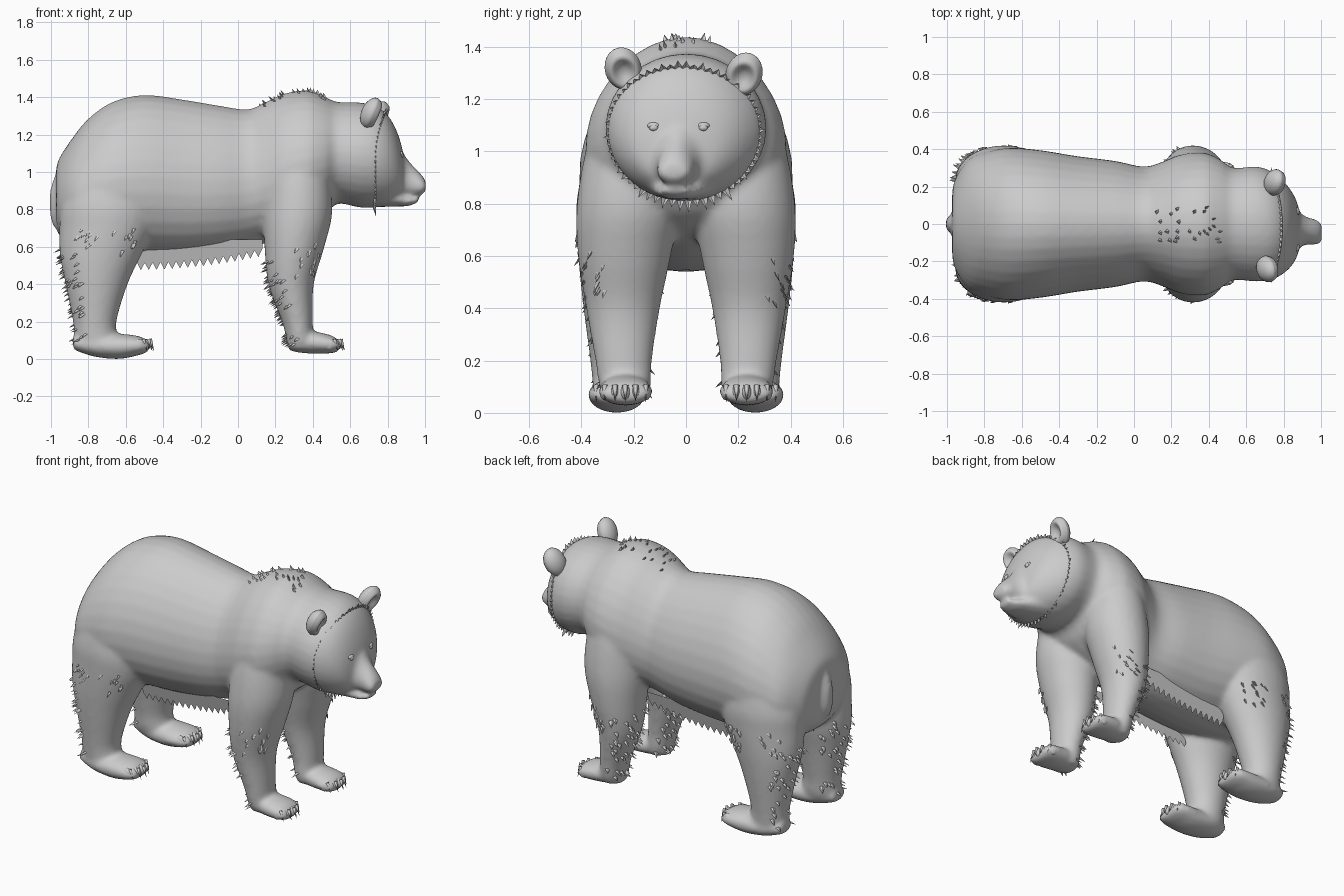
import bpy, bmesh, math, random
from mathutils import Vector, Matrix

random.seed(4)
if "Cube" in bpy.data.objects:
    bpy.data.objects.remove(bpy.data.objects["Cube"], do_unlink=True)

fur = bpy.data.materials.new("plain grey")
fur.use_nodes = True
GREY = (0.6, 0.6, 0.6, 1)
fur.diffuse_color = GREY
fur.node_tree.nodes["Principled BSDF"].inputs["Base Color"].default_value = GREY
SEGS = 32


def finish(name, bm, smooth=True):
    mesh = bpy.data.meshes.new(name)
    bm.to_mesh(mesh)
    bm.free()
    mesh.materials.append(fur)
    for p in mesh.polygons:
        p.use_smooth = smooth
    obj = bpy.data.objects.new(name, mesh)
    bpy.context.collection.objects.link(obj)
    return obj


def flow(rings, steps=4):
    """Add in-between rings along a smooth spline."""
    out = []
    for k in range(len(rings) - 1):
        quad = [rings[max(k - 1, 0)], rings[k], rings[k + 1], rings[min(k + 2, len(rings) - 1)]]
        for n in range(steps):
            t = n / steps
            out.append([b + (c - a) * t / 2 + (a - b * 2.5 + c * 2 - d / 2) * t * t
                        + ((b - c) * 3 + d - a) * t ** 3 / 2 for a, b, c, d in zip(*quad)])
    return out + [rings[-1]]


def loft(bm, rings):
    """Skin a list of closed point rings and cap both ends."""
    loops = [[bm.verts.new(p) for p in ring] for ring in flow(rings)]
    faces = [bm.faces.new(loops[0]), bm.faces.new(loops[-1])]
    for a, b in zip(loops, loops[1:]):
        for i in range(SEGS):
            j = (i + 1) % SEGS
            faces.append(bm.faces.new((a[i], a[j], b[j], b[i])))
    bmesh.ops.recalc_face_normals(bm, faces=faces)


def turn(x):
    """Sideways drift of the slightly turned head."""
    return -0.15 * max(0, x - 0.68)


def ring_x(x, half, top, bottom, y=0, taper=0):
    pts = []
    for i in range(SEGS):
        a = math.tau * i / SEGS
        s = math.sin(a)
        pts.append(Vector((x, y + turn(x) + half * math.cos(a) * (1 - taper * s),
                           (top + bottom) / 2 + (top - bottom) / 2 * s)))
    return pts


def ring_z(z, x0, x1, y0, y1, side):
    pts = []
    for i in range(SEGS):
        a = math.tau * i / SEGS
        pts.append(Vector(((x0 + x1) / 2 + (x1 - x0) / 2 * math.cos(a),
                           side * ((y0 + y1) / 2 + (y1 - y0) / 2 * math.sin(a)), z)))
    return pts


# Torso, neck and skull: x, half width, top, bottom
TORSO = [(-.972, .17, 1.02, .72), (-.955, .24, 1.075, .66), (-.89, .34, 1.175, .6),
         (-.8, .38, 1.285, .57), (-.67, .405, 1.375, .55), (-.5, .392, 1.412, .54),
         (-.3, .36, 1.388, .54), (-.1, .335, 1.355, .56), (.05, .305, 1.335, .59),
         (.15, .33, 1.375, .62), (.25, .37, 1.42, .65), (.37, .38, 1.437, .7),
         (.46, .345, 1.405, .76), (.53, .3, 1.375, .83), (.65, .308, 1.372, .81),
         (.73, .292, 1.355, .81), (.79, .255, 1.315, .82), (.835, .21, 1.25, .84),
         (.868, .155, 1.165, .86), (.89, .08, 1.07, .87)]
MUZZLE = [(.8, .14, 1.18, .87), (.87, .1, 1.115, .87), (.92, .074, 1.052, .868),
          (.965, .068, 1.005, .872), (.99, .06, .975, .883), (1.004, .045, .952, .9)]
JAW = [(.74, .14, .9, .812), (.84, .105, .9, .815), (.91, .076, .873, .818), (.965, .05, .866, .838)]
# Legs: z, back, front, inner, outer
FRONT_LEG = [(1.25, .28, .4, .2, .27), (1.05, .185, .47, .1, .37), (.8, .138, .505, .03, .417),
             (.6, .142, .462, .058, .413), (.4, .162, .405, .1, .382), (.2, .235, .4, .13, .347),
             (.1, .26, .402, .133, .332), (.05, .278, .39, .15, .31)]
HIND_LEG = [(1.15, -.8, -.62, .19, .28), (.97, -.89, -.49, .1, .38), (.82, -.945, -.44, .06, .417),
            (.7, -.955, -.45, .05, .417), (.55, -.952, -.52, .073, .408), (.4, -.922, -.59, .11, .392),
            (.2, -.882, -.65, .148, .366), (.1, -.875, -.64, .158, .356), (.05, -.85, -.66, .18, .35)]
# Feet: x, half width, top, bottom
FRONT_FOOT = [(.27, .06, .12, .045), (.34, .085, .15, .032), (.42, .1, .145, .028),
              (.49, .104, .13, .03), (.525, .092, .112, .036), (.545, .07, .09, .048)]
HIND_FOOT = [(-.882, .06, .12, .05), (-.77, .095, .13, .013), (-.64, .108, .135, 0),
             (-.54, .11, .125, .018), (-.5, .096, .11, .03), (-.475, .075, .09, .045)]
TAIL = [(1.02, -.965, -.9, -.03, .03), (.9, -1.005, -.92, -.045, .045),
        (.78, -1.005, -.95, -.045, .045), (.71, -.99, -.95, -.025, .025)]

# Body fused from overlapping volumes
bm = bmesh.new()
loft(bm, [ring_x(*r, taper=.13 * min(1, max(.1, (.62 - r[0]) * 4))) for r in TORSO])
loft(bm, [ring_x(*r, taper=.2) for r in MUZZLE])
loft(bm, [ring_x(*r) for r in JAW])
loft(bm, [ring_z(*r, 1) for r in TAIL])
for side in (-1, 1):
    loft(bm, [ring_z(*r, side) for r in FRONT_LEG])
    loft(bm, [ring_z(*r, side) for r in HIND_LEG])
    loft(bm, [ring_x(*r, y=side * .232) for r in FRONT_FOOT])
    loft(bm, [ring_x(*r, y=side * .265) for r in HIND_FOOT])
body = finish("body", bm)
remesh = body.modifiers.new("fuse", 'REMESH')
remesh.mode = 'VOXEL'
remesh.voxel_size = .013
remesh.use_smooth_shade = True
soften = body.modifiers.new("soften", 'SMOOTH')
soften.factor = .5
soften.iterations = 10
depsgraph = bpy.context.evaluated_depsgraph_get()
fused = bpy.data.meshes.new_from_object(body.evaluated_get(depsgraph))
body.modifiers.clear()
body.data = fused
fused.materials.clear()
fused.materials.append(fur)


def ball(bm, center, size):
    m = Matrix.Translation(center) @ Matrix.Diagonal((*size, 1))
    bmesh.ops.create_uvsphere(bm, u_segments=20, v_segments=14, radius=1, matrix=m)


# Rounded ears with a shallow cup in front
for name, x, y, z in (("left_ear", .755, .222, 1.295), ("right_ear", .715, -.24, 1.315)):
    bm = bmesh.new()
    bmesh.ops.create_uvsphere(bm, u_segments=24, v_segments=20, radius=1)
    bm.transform(Matrix.Rotation(math.pi / 2, 4, 'Y'))
    for v in bm.verts:
        if v.co.x > 0:
            r = min(1, math.hypot(v.co.y, v.co.z))
            v.co.x = .55 * math.sin(math.pi * r ** 2) + .2 * (1 - r)
    lean = Matrix.Rotation(math.radians(24), 4, 'Y')
    flare = Matrix.Rotation(math.copysign(.3, -y), 4, 'X')
    bm.transform(Matrix.Translation((x, y, z)) @ flare @ lean
                 @ Matrix.Diagonal((.055, .07, .088, 1)))
    finish(name, bm)

# Eyes with lids, set onto the face by ray
for name, y in (("left_eye", .066), ("right_eye", -.124)):
    hit = body.ray_cast(Vector((2, y, 1.09)), Vector((-1, 0, 0)))[1]
    bm = bmesh.new()
    ball(bm, hit, (.01, .017, .012))
    ball(bm, hit + Vector((-.006, 0, .008)), (.013, .024, .013))
    finish(name, bm)

# Nose pad with two nostril wings
bm = bmesh.new()
ball(bm, (.98, turn(.98), .932), (.02, .048, .03))
for side in (-1, 1):
    ball(bm, (.985, turn(.98) + side * .028, .912), (.013, .02, .014))
finish("nose", bm)


def spike(bm, base, direction, length, width, flat=.5):
    rot = direction.to_track_quat('Z', 'Y').to_matrix().to_4x4()
    bmesh.ops.create_cone(bm, cap_ends=True, segments=4, radius1=width, radius2=0, depth=length,
                          matrix=Matrix.Translation(base + direction.normalized() * length * .3)
                          @ rot @ Matrix.Diagonal((1, flat, 1, 1)))


# Toes and claws
for name, foot, y in (("front_claws", FRONT_FOOT, .232), ("hind_claws", HIND_FOOT, .265)):
    bm = bmesh.new()
    for side in (-1, 1):
        for i in range(-2, 3):
            base = Vector((foot[-1][0] - .004 - .009 * i * i, side * y + i * .039, .088))
            ball(bm, base - Vector((.016, 0, .01)), (.032, .02, .03))
            spike(bm, base + Vector((.012, 0, .005)), Vector((.3, 0, -.85)), .068, .012, 1)
    finish(name, bm)


# Fur tufts scattered by region, raised off the skin by lift
def tufts(name, count, region, length, lift):
    faces = [p for p in fused.polygons if region(p.center, p.normal)]
    bm = bmesh.new()
    for p in random.sample(faces, min(count, len(faces))):
        d = p.normal * lift + Vector((-.25, 0, -.45 if p.normal.z < .7 else .1))
        spike(bm, p.center.copy(), d, length * random.uniform(.75, 1.25), .016)
    finish(name, bm, False)


tufts("hump_tufts", 26, lambda c, n: .12 < c.x < .46 and abs(c.y) < .1 and n.z > .6, .03, .6)
tufts("hind_leg_tufts", 100, lambda c, n: c.x < -.76 and .08 < c.z < .6 and n.x < -.3
      and abs(n.y) < .9, .042, .7)
tufts("hind_thigh_tufts", 40, lambda c, n: -.9 < c.x < -.53 and .55 < c.z < .71
      and abs(n.y) > .7 and abs(c.y) > .2, .032, .25)
tufts("front_leg_tufts", 110, lambda c, n: .12 < c.x < .33 and .07 < c.z < .53
      and n.x < -.25, .042, .7)
tufts("front_arm_tufts", 28, lambda c, n: .3 < c.x < .46 and .42 < c.z < .61
      and abs(c.y) > .27 and abs(n.y) > .4, .032, .4)


def zigzag(name, pairs):
    """Strip of fur between root points and jagged tip points."""
    bm = bmesh.new()
    rows = [(bm.verts.new(root), bm.verts.new(tip)) for root, tip in pairs]
    for a, b in zip(rows, rows[1:]):
        bm.faces.new((a[0], b[0], b[1], a[1]))
    finish(name, bm, False)


# Fringe of fur around the face
fringe = []
for i in range(121):
    a = math.tau * i / 120
    c, s = math.cos(a), math.sin(a)
    x = .722 + .058 * max(0, s) ** 2
    tooth = (.022 + (.025 if s < -.8 else 0)) * random.uniform(.6, 1.2) * (i % 2)
    root = Vector((x - .01, turn(x) + .25 * c, 1.07 + .235 * s))
    tip = Vector((x + .015, turn(x) + (.285 + tooth) * c, 1.068 + (.254 + tooth) * s))
    fringe.append((root, tip))
zigzag("face_fringe", fringe)

# Jagged belly fringes
for name, side in (("left_belly_fringe", 1), ("right_belly_fringe", -1)):
    strip = []
    for i in range(33):
        t = i / 32
        low = .515 + .075 * t * t - (.04 if i % 2 else 0)
        x = -.54 + .67 * t
        strip.append((Vector((x, side * .2, .64)), Vector((x, side * (.2 - (.64 - low) * .25), low))))
    zigzag(name, strip)
